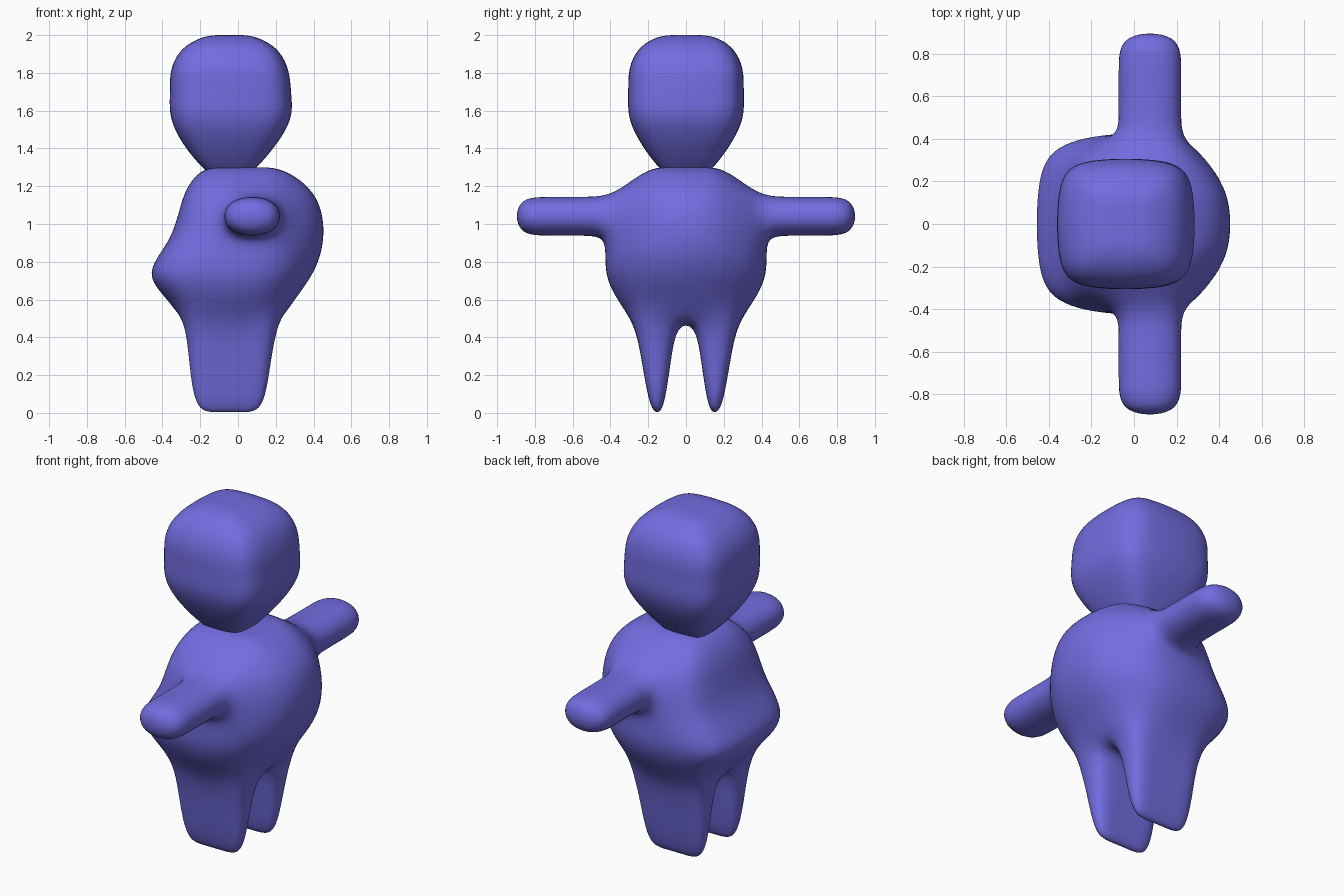
import bpy, bmesh

if "Cube" in bpy.data.objects:
    bpy.data.objects.remove(bpy.data.objects["Cube"])

skin = bpy.data.materials.new("violet_blue")
skin.diffuse_color = (0.168, 0.153, 0.75, 1)
skin.use_nodes = True
skin.node_tree.nodes["Principled BSDF"].inputs["Base Color"].default_value = skin.diffuse_color


def cage(name, cells, pos):
    """Skin a set of filled grid cells with quads, then smooth by subdivision."""
    bm, verts = bmesh.new(), {}

    def v(key):
        if key not in verts:
            verts[key] = bm.verts.new(pos(*key))
        return verts[key]

    for c in cells:
        for axis in range(3):
            for side in (0, 1):
                n = list(c)
                n[axis] += 2 * side - 1
                if tuple(n) in cells:
                    continue
                a, b = (axis + 1) % 3, (axis + 2) % 3
                quad = []
                for da, db in ((0, 0), (1, 0), (1, 1), (0, 1)):
                    p = list(c)
                    p[axis] += side
                    p[a] += da
                    p[b] += db
                    quad.append(v(tuple(p)))
                bm.faces.new(quad if side else quad[::-1])
    bmesh.ops.recalc_face_normals(bm, faces=bm.faces[:])
    mesh = bpy.data.meshes.new(name)
    bm.to_mesh(mesh)
    bm.free()
    mesh.materials.append(skin)
    for p in mesh.polygons:
        p.use_smooth = True
    ob = bpy.data.objects.new(name, mesh)
    bpy.context.collection.objects.link(ob)
    sub = ob.modifiers.new("smooth", 'SUBSURF')
    sub.levels = sub.render_levels = 3
    return ob


# Body levels: z, back x, front x, inner half width, outer half width, front corner pull
BODY = [(0, -.20, .11, .13, .175, 0), (.10, -.245, .155, .105, .205, 0),
        (.28, -.265, .18, .08, .235, 0), (.47, -.285, .215, .05, .27, .02),
        (.60, -.37, .30, .11, .37, .05), (.74, -.51, .41, .13, .44, .08),
        (.92, -.34, .47, .13, .42, .10), (1.16, -.30, .44, .12, .38, .10),
        (1.30, -.20, .24, .09, .20, .02)]
ARM_Y = [.52, .72, .91]        # arm ring positions
ARM_X = {1: -.085, 2: .235}    # arm width
ARM_Z = {6: .93, 7: 1.152}     # arm height


def body_pos(i, j, k):
    s, m = (1 if j > 4.5 else -1), int(abs(j - 4.5))   # m: 0 inner, 1 outer, 2+ arm
    if m > 1:
        return ARM_X[i], s * ARM_Y[m - 2], ARM_Z[k]
    z, x0, x1, inner, outer, pull = BODY[k]
    t = min(1, max(0, (k - 3) / 3))
    xa = x0 + (x1 - x0) / 3
    xb = x1 - (x1 - x0) / 3
    xa, xb = xa + (-.085 - xa) * t, xb + (.235 - xb) * t
    if k == 8:
        xa, xb = -.06, .11
    x = (x0, xa, xb, x1)[i]
    y = (inner, outer)[m]
    if m and k > 3:            # rounded corners
        if i == 3:
            x, y = x - pull, y * .68
        elif i == 0:
            x, y = x + .04, y * .87
    return x, s * y, z


# grid lines 3..6 bound the torso, lower and higher lines belong to the arms
torso = {(i, j, k) for i in range(3) for j in (3, 4, 5) for k in range(3, 8)}
legs = {(i, j, k) for i in range(3) for j in (3, 5) for k in range(3)}
arms = {(1, j, 6) for j in (0, 1, 2, 6, 7, 8)}
cage("body", torso | legs | arms, body_pos)

# Head levels: z, back x, front x, half width
HEAD = [(1.25, -.15, .06, .11), (1.41, -.29, .20, .235), (1.56, -.368, .295, .313),
        (1.69, -.36, .282, .305), (1.82, -.365, .275, .31), (1.94, -.30, .21, .255),
        (2.0, -.17, .08, .14)]


def head_pos(i, j, k):
    z, x0, x1, w = HEAD[k]
    f = .9 if i in (0, 3) and j in (0, 3) else 1
    mid, half = (x0 + x1) / 2, (x1 - x0) / 2
    return mid + half * f * (i * 2 / 3 - 1), w * f * (j * 2 / 3 - 1), z


cage("head", {(i, j, k) for i in range(3) for j in range(3) for k in range(6)}, head_pos)
